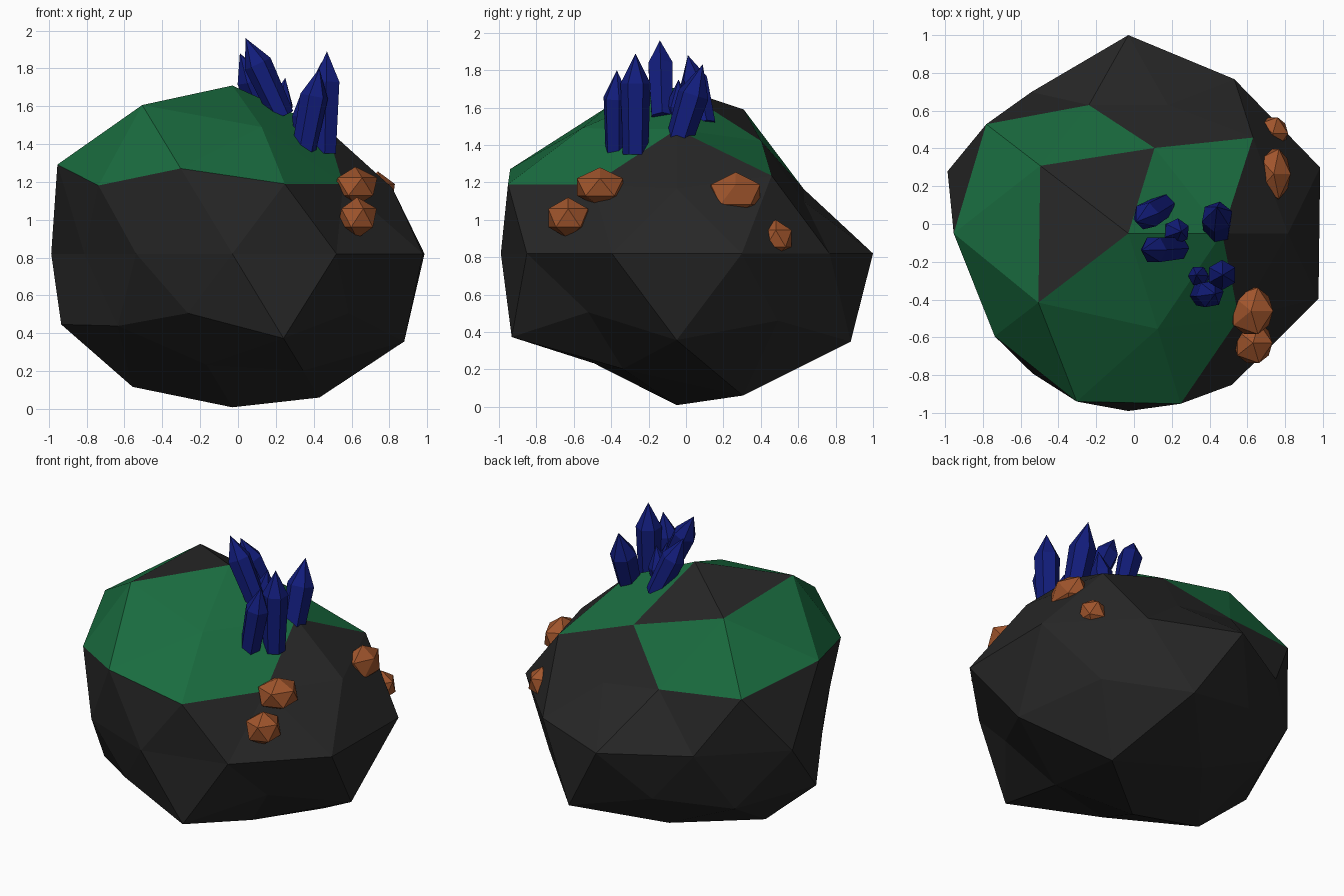
import bpy, bmesh, math
from mathutils import Vector

if "Cube" in bpy.data.objects:
    bpy.data.objects.remove(bpy.data.objects["Cube"])


def material(name, rgb):
    m = bpy.data.materials.new(name)
    m.diffuse_color = (*rgb, 1)
    m.use_nodes = True
    m.node_tree.nodes["Principled BSDF"].inputs["Base Color"].default_value = m.diffuse_color
    return m


def finish(name, bm, *mats):
    bmesh.ops.recalc_face_normals(bm, faces=bm.faces)
    me = bpy.data.meshes.new(name)
    bm.to_mesh(me)
    bm.free()
    for m in mats:
        me.materials.append(m)
    ob = bpy.data.objects.new(name, me)
    bpy.context.collection.objects.link(ob)
    return ob


STONE = material("stone", (0.02, 0.02, 0.02))
MOSS = material("moss", (0.01, 0.15, 0.05))
BLUE = material("crystal", (0.006, 0.012, 0.2))
ORANGE = material("ore", (0.35, 0.09, 0.025))

# Boulder: icosphere with a radius per vertex, in belts (height, start angle, radii)
CENTRE, SCALE = Vector((-0.03, -0.05, 0.82)), Vector((0.945, 1.0, 0.78))
BELTS = [
    (1.0, 0, [1.14]),
    (0.85, 0, [1.0, .905, 1.16, 1.185, 1.01]),
    (0.49, 0, [1.0, 1.015, .80, .84, 1.10, 1.15, 1.035, 1.10, 1.06, .90]),
    (0.0, 18, [1.13, 1.01, 1.05, .925, 1.065, .87, .915, .94, .99, 1.12]),
    (-0.49, 0, [1.13, 1.03, 1.15, .95, 1.0, 1.07, .93, .90, 1.09, .90]),
    (-0.85, 36, [1.145, .97, 1.06, .885, .93]),
    (-1.0, 0, [1.04]),
]


def belt_slot(co):
    b = min(range(len(BELTS)), key=lambda i: abs(BELTS[i][0] - co.z))
    _, start, radii = BELTS[b]
    n = len(radii)
    ang = math.degrees(math.atan2(co.y, co.x)) - start
    return b, round(ang / (360 / n)) % n


bm = bmesh.new()
bmesh.ops.create_icosphere(bm, subdivisions=2, radius=1)
slots = {v: belt_slot(v.co) for v in bm.verts}
# Moss covers the cap, apart from a few bare facets
for f in bm.faces:
    s = {slots[v] for v in f.verts}
    bare = (2, 0) in s or (2, 2) in s or {(0, 0), (1, 2)} <= s
    f.material_index = int(max(b for b, _ in s) <= 2 and not bare)
for v, (b, k) in slots.items():
    v.co = CENTRE + v.co * BELTS[b][2][k] * SCALE
finish("boulder", bm, STONE, MOSS)


# Crystals: leaning six-sided prisms with pointed tips
def crystal(name, base, tip, r, spin):
    base, tip = Vector(base), Vector(tip)
    axis = tip - base
    length = axis.length
    rot = Vector((0, 0, 1)).rotation_difference(axis)
    bm = bmesh.new()
    rings = []
    for h, rad in ((-0.08, r * 0.85), (length - r * 2.0, r)):
        rings.append([bm.verts.new(base + rot @ Vector((
            rad * math.cos(math.radians(60 * i + spin)),
            rad * math.sin(math.radians(60 * i + spin)), h))) for i in range(6)])
    apex = bm.verts.new(tip)
    lo, hi = rings
    bm.faces.new(lo)
    for i in range(6):
        j = (i + 1) % 6
        bm.faces.new((lo[i], lo[j], hi[j], hi[i]))
        bm.faces.new((hi[i], hi[j], apex))
    finish(name, bm, BLUE)


CRYSTALS = [
    ((.36, -.37, 1.43), (.43, -.37, 1.80), .075, 10),
    ((.46, -.27, 1.43), (.47, -.27, 1.89), .08, 30),
    ((.35, -.28, 1.44), (.33, -.27, 1.66), .055, 0),
    ((.44, -.02, 1.48), (.44, .09, 1.83), .085, 20),
    ((.20, -.13, 1.62), (.04, -.14, 1.96), .075, 0),
    ((.13, .08, 1.58), (.01, .01, 1.88), .075, 15),
    ((.22, -.04, 1.57), (.25, -.04, 1.75), .07, 25),
]
for i, c in enumerate(CRYSTALS):
    crystal(f"crystal_{i + 1}", *c)

# Ore nuggets half sunk into the right side
NUGGETS = [
    ((.62, -.46, 1.175), (.13, .145, .105)),
    ((.63, -.63, 1.01), (.115, .125, .11)),
    ((.74, .265, 1.135), (.10, .155, .12)),
    ((.735, .48, .90), (.09, .10, .10)),
]
for i, (loc, size) in enumerate(NUGGETS):
    bm = bmesh.new()
    bmesh.ops.create_icosphere(bm, subdivisions=1, radius=1)
    for v in bm.verts:
        v.co = Vector(loc) + v.co * Vector(size)
    finish(f"ore_nugget_{i + 1}", bm, ORANGE)
